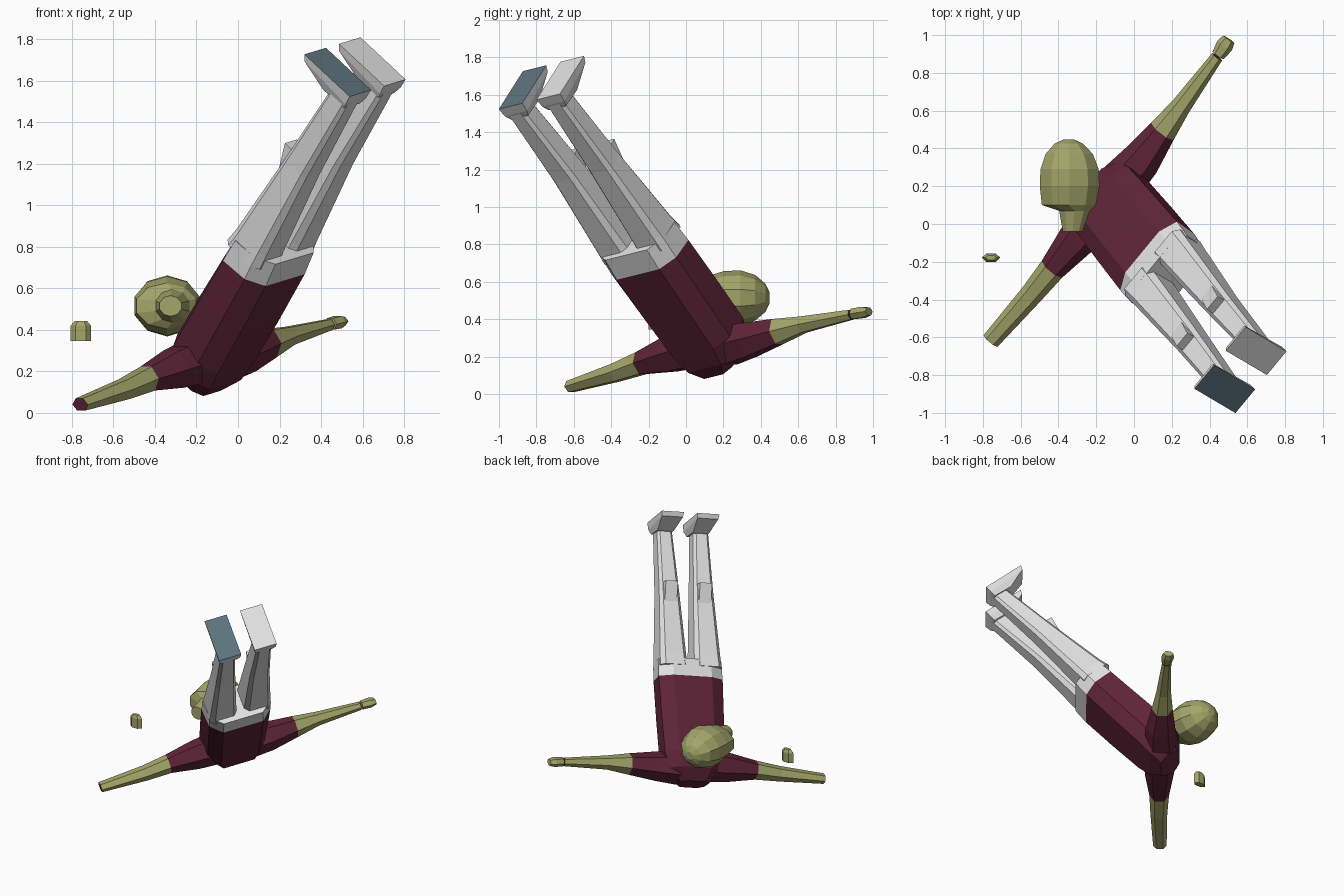
import bpy, bmesh, math
from mathutils import Vector as V

if "Cube" in bpy.data.objects:
    bpy.data.objects.remove(bpy.data.objects["Cube"])


def material(name, rgb):
    m = bpy.data.materials.new(name)
    m.diffuse_color = (*rgb, 1)
    m.use_nodes = True
    m.node_tree.nodes["Principled BSDF"].inputs["Base Color"].default_value = m.diffuse_color
    return m


MAROON = material("maroon shirt", (0.115, 0.018, 0.040))
OLIVE = material("olive skin", (0.37, 0.38, 0.145))
WHITE = material("white trousers", (0.75, 0.75, 0.75))
BLUE = material("blue sole", (0.11, 0.175, 0.21))

# Body frame: W = sideways, F = body front, U = towards the feet
HIP = V((0.13, -0.20, 0.73))
W = V((0.625, 0.757, 0.19)).normalized()
U = V((0.42, -0.49, 0.76))
U = (U - W * U.dot(W)).normalized()
F = U.cross(W)
T = V((0.43, -0.53, 0.73)).normalized()  # spine, slightly bent from the legs


def body(w, f, u):
    return HIP + W * w + F * f + U * u


def loft(name, rings, mats, seg_mats=None, end_mat=0):
    """Skin a list of equal rings of points, capping both ends."""
    bm = bmesh.new()
    vs = [[bm.verts.new(p) for p in r] for r in rings]
    n = len(rings[0])
    for i in range(len(vs) - 1):
        for j in range(n):
            k = (j + 1) % n
            f = bm.faces.new((vs[i][j], vs[i][k], vs[i + 1][k], vs[i + 1][j]))
            f.material_index = seg_mats[i] if seg_mats else 0
    bm.faces.new(vs[0][::-1])
    cap = bm.faces.new(vs[-1])
    cap.material_index = end_mat
    bmesh.ops.recalc_face_normals(bm, faces=bm.faces)
    me = bpy.data.meshes.new(name)
    bm.to_mesh(me)
    bm.free()
    for m in mats:
        me.materials.append(m)
    ob = bpy.data.objects.new(name, me)
    bpy.context.collection.objects.link(ob)
    return ob


def ellipse(c, a, b, ra, rb, n, turn=0.5):
    out = []
    for i in range(n):
        t = 2 * math.pi * (i + turn) / n
        out.append(c + a * (ra * math.cos(t)) + b * (rb * math.sin(t)))
    return out


# Waist outline shared by shirt and pelvis (sideways, front)
HALF = [(0.15, -0.145), (0.23, -0.067), (0.24, 0.078), (0.143, 0.13)]
OCT = HALF + [(-w, f) for w, f in reversed(HALF)]


def waist(c, sw, sf):
    return [c + W * (w * sw) + F * (f * sf) for w, f in OCT]


# Torso
loft("torso", [
    waist(HIP, 1, 1),
    waist(HIP - T * 0.30, 0.97, 1.06),
    waist(HIP - T * 0.57, 0.93, 1.08),
    waist(HIP - T * 0.68 - F * 0.01, 0.78, 1.0),
    waist(HIP - T * 0.78 + V((0.02, -0.03, -0.01)), 0.45, 0.62),
], [MAROON])

# Pelvis
loft("pelvis", [waist(HIP, 1, 1), waist(HIP + U * 0.13, 0.98, 0.93)], [WHITE])


def box_ring(w, f, u, hw, hf, cut=0.3):
    """Rectangle with chamfered corners, across the leg."""
    a, b = hw * (1 - cut), hf * (1 - cut)
    pts = [(hw, -b), (hw, b), (a, hf), (-a, hf), (-hw, b), (-hw, -b), (-a, -hf), (a, -hf)]
    return [body(w + x, f + y, u) for x, y in pts]


for side, name, ankle, sole in ((-1, "left", -0.13, WHITE), (1, "right", 0.143, WHITE)):
    # Leg
    mid = (0.12 * side + ankle) / 2
    loft(name + "_leg", [
        box_ring(0.128 * side, 0.015, 0.08, 0.103, 0.115),
        box_ring(0.128 * side, 0.01, 0.16, 0.098, 0.105),
        box_ring(mid, -0.005, 0.64, 0.075, 0.075),
        box_ring(ankle, -0.03, 1.12, 0.055, 0.06),
    ], [WHITE])

    # Knee pad
    loft(name + "_knee_pad", [
        [body(mid + x, f, 0.64 + u) for x, f, u in
         ((-hw, f0, -0.09), (hw, f0, -0.09), (hw, f1, 0.06), (-hw, f1, 0.06))]
        for hw, f0, f1 in ((0.05, 0.03, 0.03), (0.045, 0.075, 0.115))
    ], [WHITE])

    # Foot: thick at the heel, thin at the toe, with a flat sole
    fw = -0.118 if side < 0 else 0.148

    def foot_ring(hw, heel, toe, u_heel, u_toe):
        return [body(fw + x, f, u) for x, f, u in
                ((-hw, heel, u_heel), (hw, heel, u_heel), (hw, toe, u_toe), (-hw, toe, u_toe))]

    loft(name + "_foot", [
        foot_ring(0.06, -0.085, 0.06, 1.09, 1.085),
        foot_ring(0.078, -0.092, 0.215, 1.125, 1.145),
        foot_ring(0.083, -0.094, 0.23, 1.178, 1.178),
    ], [WHITE, BLUE], end_mat=1 if side < 0 else 0)


def limb(name, stations, mats, seg_mats=None):
    """Six-sided tube through (centre, half width, half height) stations."""
    cs = [V(s[0]) for s in stations]
    d = (cs[-1] - cs[0]).normalized()
    a = d.cross(V((0, 0, 1))).normalized()
    b = a.cross(d)
    loft(name, [ellipse(c, a, b, s[1], s[2], 6, 0)
                for c, s in zip(cs, stations)], mats, seg_mats)


# Arms with short sleeves
limb("left_arm", [
    ((-0.20, 0.05, 0.25), 0.12, 0.12),
    ((-0.31, -0.09, 0.21), 0.10, 0.105),
    ((-0.435, -0.24, 0.165), 0.070, 0.068),
    ((-0.545, -0.375, 0.115), 0.060, 0.055),
    ((-0.76, -0.62, 0.04), 0.048, 0.035),
], [MAROON, OLIVE], [0, 0, 1, 1])

limb("right_arm", [
    ((-0.07, 0.22, 0.26), 0.12, 0.12),
    ((0.035, 0.335, 0.29), 0.105, 0.105),
    ((0.15, 0.49, 0.335), 0.075, 0.078),
    ((0.25, 0.625, 0.372), 0.053, 0.050),
    ((0.44, 0.885, 0.425), 0.033, 0.030),
], [MAROON, OLIVE], [0, 0, 1, 1])

# Right hand, split from the wrist by a thin gap
limb("right_hand", [
    ((0.445, 0.892, 0.428), 0.036, 0.032),
    ((0.48, 0.945, 0.437), 0.046, 0.034),
    ((0.502, 0.978, 0.442), 0.036, 0.024),
], [OLIVE])

# Loose hand piece
X, Y, Z = V((1, 0, 0)), V((0, 1, 0)), V((0, 0, 1))
loft("loose_hand", [ellipse(V((-0.757, -0.178, z)), X, Y, rx, ry, 6, 0)
                    for z, rx, ry in ((0.345, 0.049, 0.026), (0.42, 0.049, 0.026),
                                      (0.443, 0.030, 0.014))], [OLIVE])

# Head lying along +y: neck stub, jaw, skull (y, x centre, x radius, z radius)
HEAD = [(-0.04, -0.325, 0.055, 0.050), (0.07, -0.315, 0.085, 0.080),
        (0.10, -0.345, 0.150, 0.110), (0.20, -0.341, 0.166, 0.142),
        (0.29, -0.341, 0.162, 0.147), (0.37, -0.343, 0.132, 0.122),
        (0.425, -0.345, 0.080, 0.075), (0.447, -0.345, 0.030, 0.030)]
loft("head", [ellipse(V((cx, y, 0.515)), X, Z, rx, rz, 10)
              for y, cx, rx, rz in HEAD], [OLIVE])
